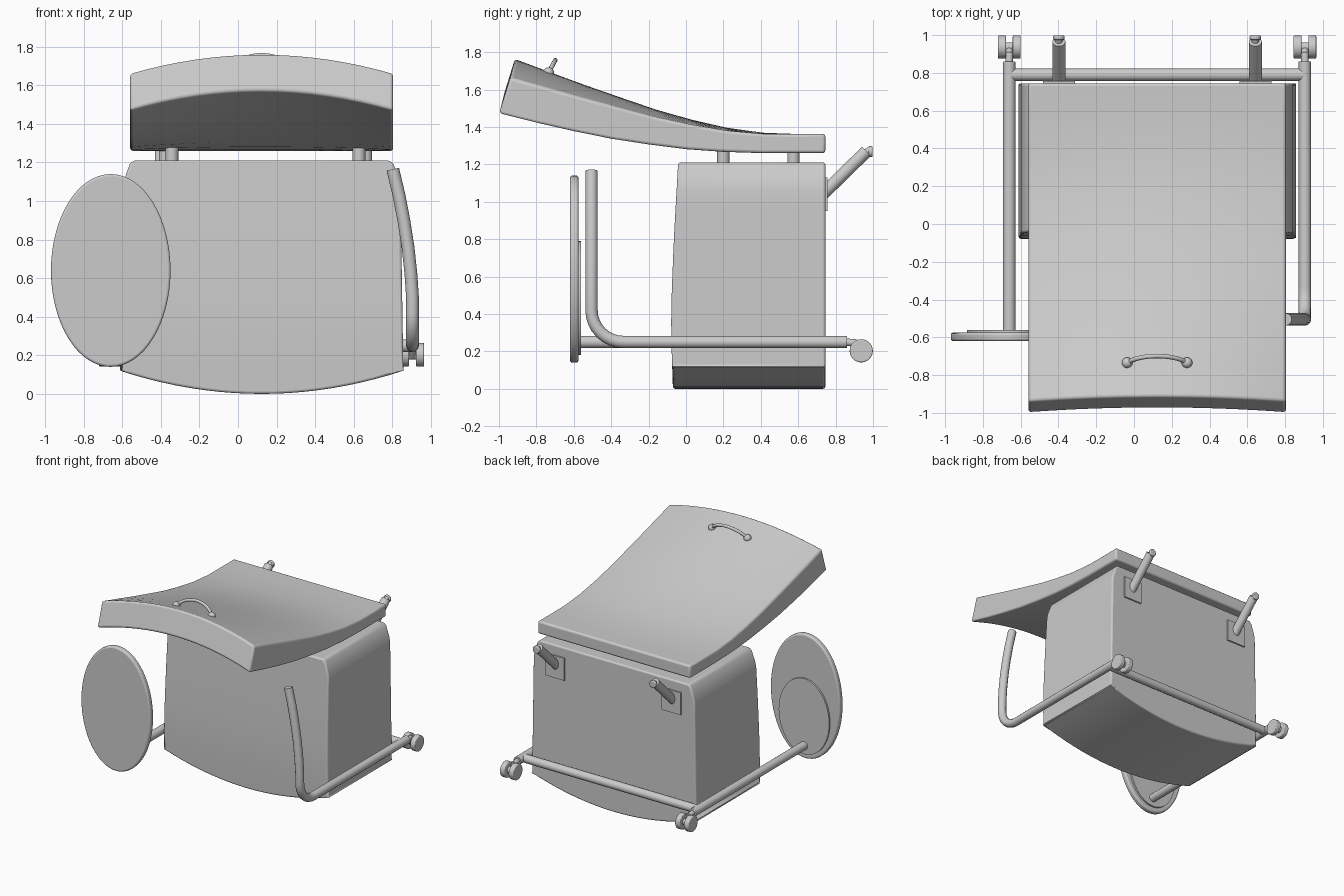
import bpy, bmesh
from math import pi, sin, cos
from mathutils import Vector

if "Cube" in bpy.data.objects:
    bpy.data.objects.remove(bpy.data.objects["Cube"])

CX = 0.1225  # centre line of body and slab


def add(name, bm, bevel=0, angle=0.6):
    bmesh.ops.recalc_face_normals(bm, faces=bm.faces)
    me = bpy.data.meshes.new(name)
    bm.to_mesh(me)
    bm.free()
    ob = bpy.data.objects.new(name, me)
    bpy.context.collection.objects.link(ob)
    bpy.ops.object.select_all(action='DESELECT')
    ob.select_set(True)
    bpy.context.view_layer.objects.active = ob
    bpy.ops.object.shade_smooth_by_angle(angle=angle)
    if bevel:
        m = ob.modifiers.new("Bevel", 'BEVEL')
        m.width, m.segments, m.angle_limit = bevel, 3, 0.7
    return ob


def rod(name, a, b, r, sides=24, bevel=0, scale=None):
    """Cylinder between two points, optionally stretched to an ellipse."""
    a, b = Vector(a), Vector(b)
    d = b - a
    bm = bmesh.new()
    bmesh.ops.create_cone(bm, cap_ends=True, segments=sides, radius1=r, radius2=r, depth=d.length)
    bmesh.ops.rotate(bm, verts=bm.verts, matrix=d.to_track_quat('Z', 'Y').to_matrix())
    if scale:
        bmesh.ops.scale(bm, verts=bm.verts, vec=scale)
    bmesh.ops.translate(bm, verts=bm.verts, vec=(a + b) / 2)
    return add(name, bm, bevel)


def tube(name, pts, r):
    cu = bpy.data.curves.new(name, 'CURVE')
    cu.dimensions = '3D'
    cu.bevel_depth, cu.bevel_resolution, cu.use_fill_caps = r, 4, True
    sp = cu.splines.new('POLY')
    sp.points.add(len(pts) - 1)
    for p, co in zip(sp.points, pts):
        p.co = (*co, 1)
    ob = bpy.data.objects.new(name, cu)
    bpy.context.collection.objects.link(ob)
    bpy.ops.object.select_all(action='DESELECT')
    ob.select_set(True)
    bpy.context.view_layer.objects.active = ob
    bpy.ops.object.convert(target='MESH')
    bpy.ops.object.shade_smooth_by_angle(angle=0.7)


def box(name, center, size, bevel=0):
    bm = bmesh.new()
    bmesh.ops.create_cube(bm, size=1)
    bmesh.ops.scale(bm, verts=bm.verts, vec=size)
    bmesh.ops.translate(bm, verts=bm.verts, vec=center)
    add(name, bm, bevel)


def lerp(table, t):
    for (a, va), (b, vb) in zip(table, table[1:]):
        if t <= b:
            return va + (vb - va) * max(0, (t - a) / (b - a))
    return table[-1][1]


# Body: section with bowed bottom, gently bowed front face
half = 0.735
outline = [(CX + half * u / 10, 0.12 * (u / 10) ** 2) for u in range(-10, 11)]
outline += [(CX + 0.72, 1.07), (CX + 0.712, 1.11), (CX + 0.685, 1.19), (CX + 0.665, 1.21)]
outline += [(2 * CX - x, z) for x, z in reversed(outline[-4:])]
bm = bmesh.new()
face = bm.faces.new([bm.verts.new((x, 0.745, z)) for x, z in outline])
ext = bmesh.ops.extrude_face_region(bm, geom=[face], use_keep_orig=True)
for v in ext["geom"]:
    if isinstance(v, bmesh.types.BMVert):
        v.co.y = -0.1
for i in range(1, 10):
    bmesh.ops.bisect_plane(bm, geom=bm.verts[:] + bm.edges[:] + bm.faces[:],
                           plane_co=(0, 0, 0.12 * i), plane_no=(0, 0, 1))
for v in bm.verts:
    if v.co.y < 0:
        v.co.y = lerp([(0, -0.07), (0.3, -0.08), (0.5, -0.077), (0.8, -0.065), (1.21, -0.042)], v.co.z)
add("body", bm, 0.012)

# Curved slab: lofted sections that crown toward the front end
sections = [  # y bottom, z bottom, y top, z top (at the slab sides)
    (0.745, 1.26, 0.745, 1.363), (0.6, 1.26, 0.6, 1.362), (0.4, 1.26, 0.41, 1.363),
    (0.2, 1.266, 0.215, 1.38), (0.0, 1.28, 0.02, 1.413), (-0.2, 1.305, -0.175, 1.455),
    (-0.4, 1.335, -0.365, 1.505), (-0.6, 1.375, -0.56, 1.557), (-0.8, 1.42, -0.75, 1.61),
    (-1.0, 1.47, -0.94, 1.663)]
N = 16
bm = bmesh.new()
rows = []
for yb, zb, yt, zt in sections:
    f = max(0, (0.6 - yb) / 1.6) ** 1.35
    row = []
    for y, z, order in ((yb, zb, range(N + 1)), (yt, zt, range(N, -1, -1))):
        for i in order:
            u = 2 * i / N - 1
            c = f * (1 - u * u)
            row.append(bm.verts.new((CX + 0.682 * u, y + 0.025 * c, z + 0.1 * c)))
    rows.append(row)
for a, b in zip(rows, rows[1:]):
    for i in range(len(a)):
        j = (i + 1) % len(a)
        bm.faces.new((a[i], a[j], b[j], b[i]))
for row in (rows[0], rows[-1]):
    for i in range(N):
        bm.faces.new((row[i], row[i + 1], row[-2 - i], row[-1 - i]))
add("curved_slab", bm, 0.015)

# Posts between body and slab, plus the rear struts
for s in (-1, 1):
    x = CX + 0.52 * s
    for y, dx in ((0.2, 0.015), (0.575, -0.02)):
        rod("slab_post", (x - s * dx - 0.02 * s + 0.02, y, 1.19), (x - s * dx - 0.02 * s + 0.02, y, 1.28), 0.033)
    box("strut_plate", (x, 0.749, 1.04), (0.17, 0.016, 0.18))
    rod("strut", (x, 0.73, 1.04), (x, 0.965, 1.27), 0.034)
    rod("strut_stub", (x, 0.95, 1.255), (x, 0.985, 1.275), 0.02)
    rod("strut_tip", (x, 0.975, 1.268), (x, 0.998, 1.268), 0.03, bevel=0.006)

# Tubular frame
LX, RX, Z, R = -0.66, 0.905, 0.25, 0.033
bend = [(RX, -0.335 - 0.17 * sin(a), Z + 0.17 - 0.17 * cos(a)) for a in [i * pi / 16 for i in range(9)]]
upright = [(RX, 0.5), (0.897, 0.62), (0.882, 0.76), (0.86, 0.9), (0.835, 1.03), (0.803, 1.165)]
tube("right_frame_tube", [(RX, 0.86, Z)] + bend + [(x, -0.505, z) for x, z in upright], R)
rod("left_frame_tube", (LX, 0.86, Z), (LX, -0.565, Z), R, bevel=0.005)
rod("cross_tube", (LX, 0.79, Z), (RX, 0.79, Z), R)

# Twin-wheel casters
for x in (LX, RX):
    rod("caster_neck", (x, 0.84, 0.25), (x, 0.91, 0.245), 0.02)
    rod("caster_fork", (x, 0.885, 0.25), (x, 0.93, 0.2), 0.02)
    rod("caster_axle", (x - 0.04, 0.937, 0.203), (x + 0.04, 0.937, 0.203), 0.025)
    for s in (-1, 1):
        rod("caster_wheel", (x + 0.018 * s, 0.937, 0.203), (x + 0.06 * s, 0.937, 0.203), 0.062, 32, 0.006)

# Oval panel with a smaller oval backing
rod("oval_panel", (LX, -0.62, 0.64), (LX, -0.575, 0.64), 1, 64, 0.012, (0.31, 1, 0.5))
rod("oval_backing", (LX, -0.58, 0.485), (LX, -0.561, 0.485), 1, 48, 0, (0.225, 1, 0.305))

# Grab handle on the slab
arc = []
for i in range(13):
    t = -1 + i / 6
    h = 0.075 * (1 - t * t) ** 0.75
    arc.append((CX + 0.158 * t, -0.735 + 0.48 * h, 1.69 + 0.88 * h))
tube("grab_handle", arc, 0.012)
for s in (-1, 1):
    bm = bmesh.new()
    bmesh.ops.create_uvsphere(bm, u_segments=20, v_segments=12, radius=0.029)
    bmesh.ops.translate(bm, verts=bm.verts, vec=(CX + 0.158 * s, -0.735, 1.69))
    add("handle_knob", bm)
